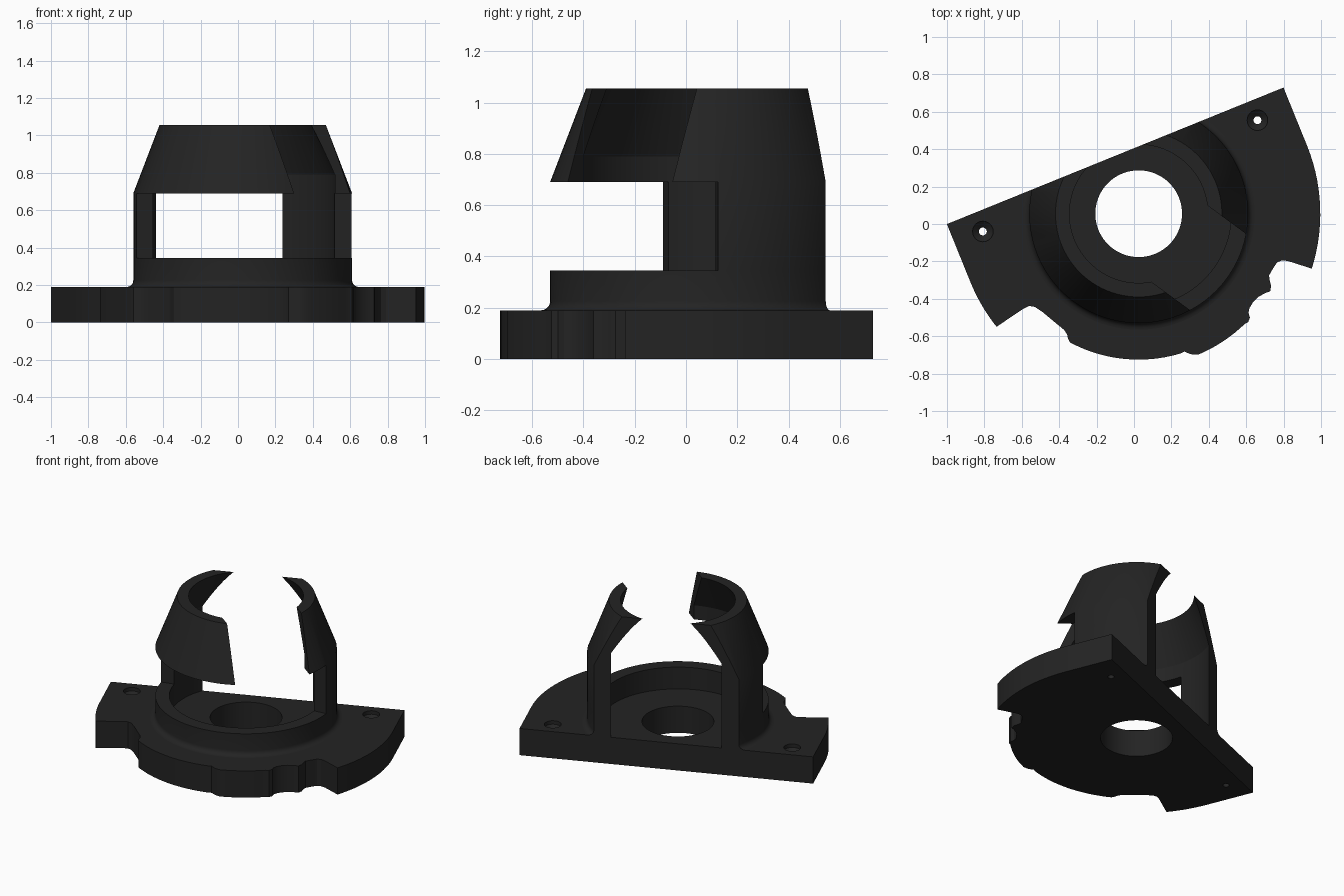
import bpy, bmesh, math
from mathutils import Vector

if "Cube" in bpy.data.objects:
    bpy.data.objects.remove(bpy.data.objects["Cube"])

CX, CY = 0.025, 0.055          # axis of the collar and bore
TILT = math.radians(22.08)     # angle of the straight back edge
BACK = 0.334                   # distance from axis to the back edge
HALF = 0.971                   # half length of the back edge
PLATE_Z = 0.19

mat = bpy.data.materials.new("black plastic")
mat.diffuse_color = (0.017, 0.017, 0.017, 1)
mat.use_nodes = True
mat.node_tree.nodes["Principled BSDF"].inputs["Base Color"].default_value = mat.diffuse_color


def polar(r, deg):
    a = math.radians(deg)
    return (CX + r * math.cos(a), CY + r * math.sin(a))


def arc(r, a0, a1, n):
    return [polar(r, a0 + (a1 - a0) * i / n) for i in range(n + 1)]


def frame(u, v, tilt=TILT):
    """Point given along and across a direction through the axis."""
    c, s = math.cos(tilt), math.sin(tilt)
    return (CX + u * c - v * s, CY + u * s + v * c)


def finish(name, bm):
    bmesh.ops.recalc_face_normals(bm, faces=bm.faces)
    me = bpy.data.meshes.new(name)
    bm.to_mesh(me)
    bm.free()
    me.materials.append(mat)
    ob = bpy.data.objects.new(name, me)
    bpy.context.collection.objects.link(ob)
    return ob


def prism(name, pts, z0, z1):
    bm = bmesh.new()
    face = bm.faces.new([bm.verts.new((x, y, z0)) for x, y in pts])
    new = bmesh.ops.extrude_face_region(bm, geom=[face])["geom"]
    bmesh.ops.translate(bm, vec=(0, 0, z1 - z0),
                        verts=[g for g in new if isinstance(g, bmesh.types.BMVert)])
    return finish(name, bm)


def lathe(name, profile, center, n):
    """Revolve a closed (radius, height) profile; radius 0 makes a pole."""
    bm = bmesh.new()
    cx, cy = center
    rings = []
    for r, z in profile:
        if r == 0:
            rings.append([bm.verts.new((cx, cy, z))] * n)
        else:
            rings.append([bm.verts.new((cx + r * math.cos(2 * math.pi * i / n),
                                        cy + r * math.sin(2 * math.pi * i / n), z))
                          for i in range(n)])
    for k in range(len(rings)):
        a, b = rings[k], rings[(k + 1) % len(rings)]
        for i in range(n):
            j = (i + 1) % n
            vs = list(dict.fromkeys([a[i], a[j], b[j], b[i]]))
            if len(vs) > 2:
                bm.faces.new(vs)
    return finish(name, bm)


def cut(ob, cutter):
    cutter.hide_render = True
    mod = ob.modifiers.new("cut", 'BOOLEAN')
    mod.operation = 'DIFFERENCE'
    mod.solver = 'EXACT'
    mod.object = cutter
    bpy.context.view_layer.objects.active = ob
    bpy.ops.object.modifier_apply(modifier=mod.name)
    bpy.data.objects.remove(cutter, do_unlink=True)


def smooth(ob):
    bpy.ops.object.select_all(action='DESELECT')
    ob.select_set(True)
    bpy.context.view_layer.objects.active = ob
    bpy.ops.object.shade_smooth_by_angle(angle=math.radians(25))


# Base plate outline, clockwise from the left end of the back edge
outline = [frame(-HALF, BACK), frame(HALF, BACK)]
outline += arc(HALF, 22.08, -17.6, 14)
outline += [(0.82, -0.197), (0.79, -0.195), (0.765, -0.205), (0.745, -0.235),
            (0.722, -0.275), (0.725, -0.30), (0.733, -0.33), (0.728, -0.36),
            (0.70, -0.37), (0.665, -0.39), (0.635, -0.42), (0.617, -0.45),
            (0.612, -0.475), (0.62, -0.50), (0.61, -0.525)]
outline += arc(0.818, -46, -67, 8)
outline += [(0.315, -0.698), (0.295, -0.693), (0.27, -0.682)]
outline += arc(0.78, -73, -118, 20)
outline += [(-0.352, -0.615), (-0.358, -0.59), (-0.375, -0.565), (-0.43, -0.52),
            (-0.49, -0.47), (-0.53, -0.443), (-0.56, -0.438), (-0.59, -0.452)]
outline += arc(HALF, 218.5, 202.08, 7)
plate = prism("base_plate", outline, 0, PLATE_Z)

# Bore and the two countersunk screw holes
cut(plate, lathe("bore", [(0, -0.1), (0.232, -0.1), (0.232, 0.4), (0, 0.4)], (CX, CY), 72))
for x, y in ((0.66, 0.555), (-0.808, -0.04)):
    cut(plate, lathe("screw_hole", [(0, -0.1), (0.021, -0.1), (0.021, 0.135),
                                    (0.055, 0.165), (0.055, 0.3), (0, 0.3)], (x, y), 24))
smooth(plate)

# Collar with root fillet, posts and tapering jaws, as one turned wall
F = 0.035
fillet = [(0.585 + F - F * math.sin(t), PLATE_Z + F - F * math.cos(t))
          for t in (math.pi / 2 * i / 5 for i in range(6))]
wall = [(0.495, PLATE_Z)] + fillet + [(0.585, 0.345), (0.585, 0.69), (0.445, 1.055),
                                      (0.37, 1.055), (0.495, 0.79)]
collar = lathe("collar_and_jaws", wall, (CX, CY), 96)

# Flat back, flush with the plate edge
cut(collar, prism("back_cut", [frame(-2, BACK), frame(2, BACK), frame(2, 2), frame(-2, 2)],
                  -0.5, 1.5))
# Window below the jaws, leaving two posts
cut(collar, prism("window_cut", [(CX, CY)] + arc(1.0, 194.4, 366.9, 16), 0.345, 0.69))
# Slot separating the jaws
S = math.radians(-36.3)
cut(collar, prism("slot_cut", [frame(0, -0.253, S), frame(1, -0.253, S),
                               frame(1, 0.253, S), frame(0, 0.253, S)], 0.5, 1.3))
smooth(collar)
